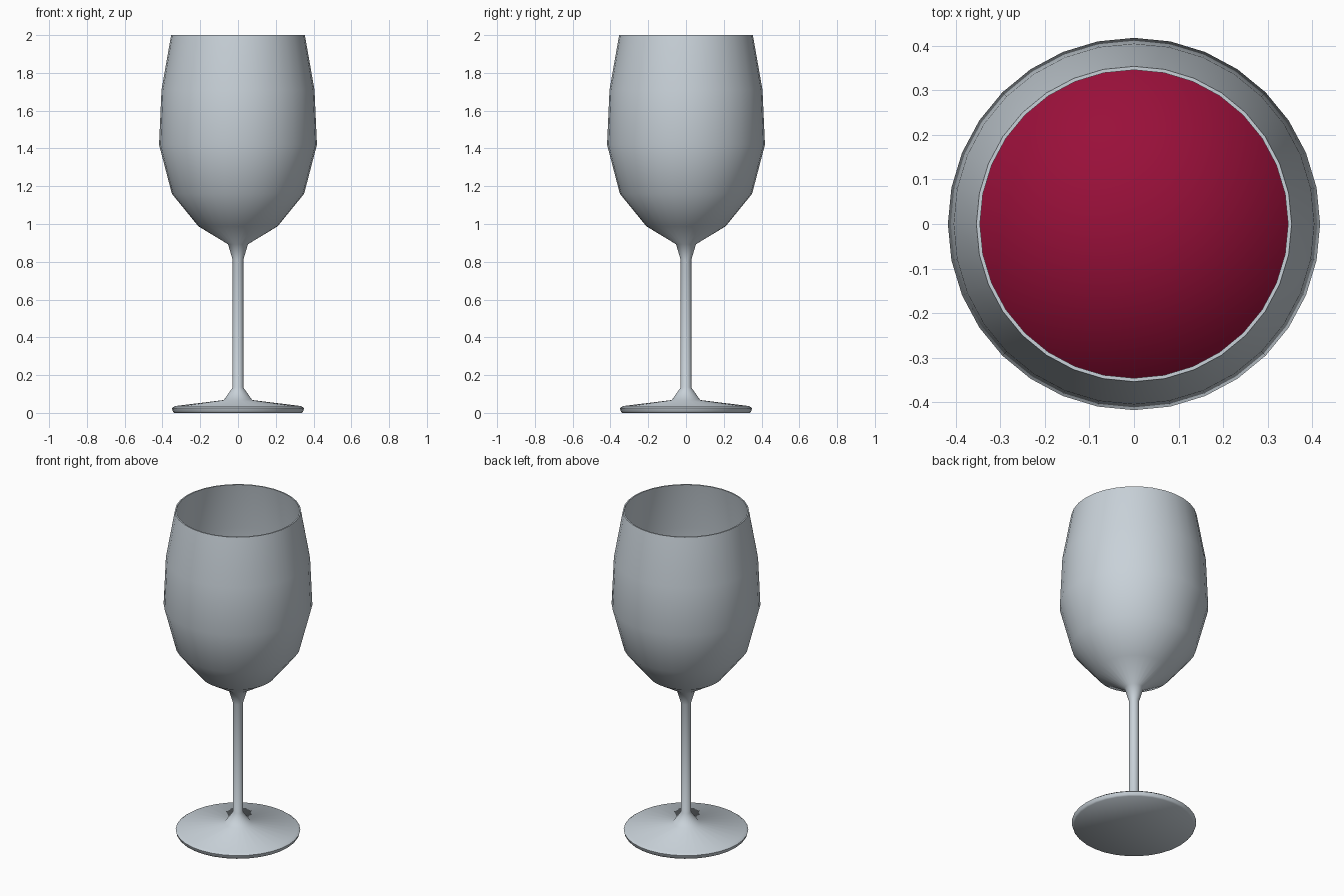
import bpy, bmesh, math

if "Cube" in bpy.data.objects:
    bpy.data.objects.remove(bpy.data.objects["Cube"])

SIDES = 32


def material(name, rgb):
    m = bpy.data.materials.new(name)
    m.diffuse_color = (*rgb, 1)
    m.use_nodes = True
    m.node_tree.nodes["Principled BSDF"].inputs["Base Color"].default_value = m.diffuse_color
    return m


def lathe(name, profile, mat, angle):
    """Revolve a (radius, height) profile; points at radius 0 become poles."""
    bm = bmesh.new()
    rings = []
    for r, z in profile:
        if r == 0:
            rings.append([bm.verts.new((0, 0, z))] * SIDES)
        else:
            rings.append([bm.verts.new((r * math.cos(2 * math.pi * i / SIDES),
                                        r * math.sin(2 * math.pi * i / SIDES), z))
                          for i in range(SIDES)])
    for a, b in zip(rings, rings[1:]):
        for i in range(SIDES):
            j = (i + 1) % SIDES
            bm.faces.new(list(dict.fromkeys((a[i], a[j], b[j], b[i]))))
    bmesh.ops.recalc_face_normals(bm, faces=bm.faces)
    mesh = bpy.data.meshes.new(name)
    bm.to_mesh(mesh)
    bm.free()
    mesh.materials.append(mat)
    ob = bpy.data.objects.new(name, mesh)
    bpy.context.collection.objects.link(ob)
    bpy.ops.object.select_all(action='DESELECT')
    ob.select_set(True)
    bpy.context.view_layer.objects.active = ob
    bpy.ops.object.shade_smooth_by_angle(angle=math.radians(angle))
    return ob


glass = material("pale_glass", (0.58, 0.64, 0.69))
red = material("red_wine", (0.32, 0.005, 0.042))

# Glass: foot, stem, outer bowl, rim, then the inner bowl back to the axis
outer = [(0, 0), (0.338, 0), (0.345, 0.008), (0.35, 0.025), (0.335, 0.036),
         (0.075, 0.068), (0.028, 0.135), (0.028, 0.81), (0.053, 0.893),
         (0.21, 0.988), (0.35, 1.16), (0.418, 1.42), (0.405, 1.71), (0.354, 2.0)]
inner = [(0.346, 2.0), (0.396, 1.71), (0.409, 1.42), (0.341, 1.164),
         (0.204, 0.997), (0.05, 0.905), (0, 0.9)]
lathe("wine_glass", outer + inner, glass, 60)

# Wine: fills the lower bowl, with softly shaded surface
lathe("wine", [(0, 0.904), (0.048, 0.909), (0.201, 1.0), (0.338, 1.166),
               (0.406, 1.42), (0, 1.42)], red, 180)
